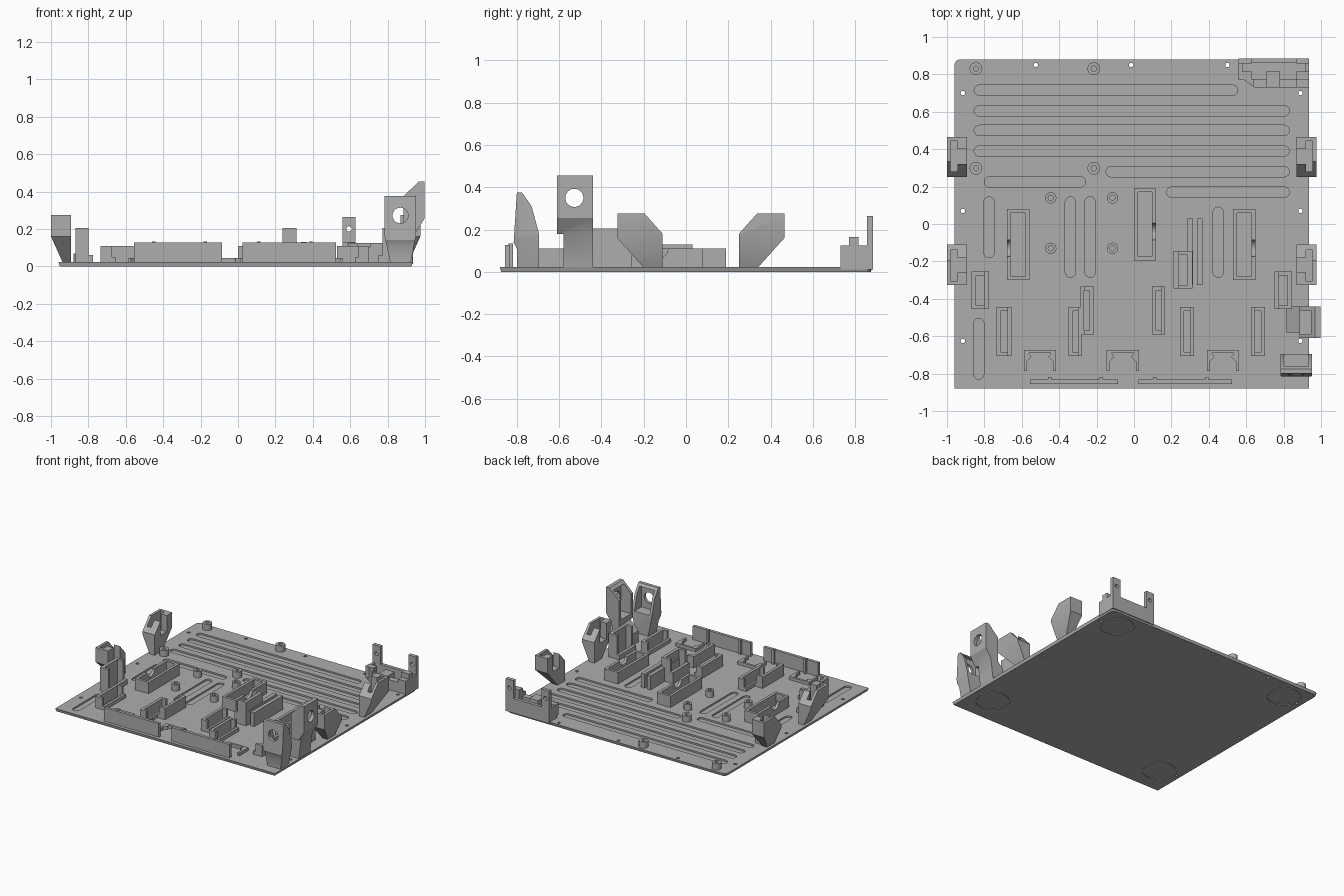
import bpy, bmesh, math
from mathutils import Vector

if "Cube" in bpy.data.objects:
    bpy.data.objects.remove(bpy.data.objects["Cube"])

grey = bpy.data.materials.new("plain grey")
grey.diffuse_color = (0.42, 0.42, 0.42, 1)
grey.use_nodes = True
grey.node_tree.nodes["Principled BSDF"].inputs["Base Color"].default_value = grey.diffuse_color
T = 0.022      # plate top
CX = -0.0125   # plate centre in x


def prism(name, pts, lo, hi, axis="z"):
    """Extrude a 2D outline along an axis between lo and hi."""
    place = {"x": lambda a, b, h: (h, a, b), "y": lambda a, b, h: (a, h, b),
             "z": lambda a, b, h: (a, b, h)}[axis]
    bm = bmesh.new()
    low = [bm.verts.new(place(a, b, lo)) for a, b in pts]
    top = [bm.verts.new(place(a, b, hi)) for a, b in pts]
    bm.faces.new(low)
    bm.faces.new(top)
    for i in range(len(pts)):
        j = (i + 1) % len(pts)
        bm.faces.new((low[i], low[j], top[j], top[i]))
    bmesh.ops.recalc_face_normals(bm, faces=bm.faces)
    me = bpy.data.meshes.new(name)
    bm.to_mesh(me)
    bm.free()
    ob = bpy.data.objects.new(name, me)
    me.materials.append(grey)
    bpy.context.collection.objects.link(ob)
    return ob


def box(name, x0, x1, y0, y1, z0, z1):
    return prism(name, [(x0, y0), (x1, y0), (x1, y1), (x0, y1)], z0, z1)


def circle(a, b, r, n=24):
    return [(a + r * math.cos(i * math.tau / n), b + r * math.sin(i * math.tau / n)) for i in range(n)]


def stadium(x0, y0, x1, y1, r):
    """Outline of a round-ended slot between two end centres."""
    t = math.atan2(y1 - y0, x1 - x0)
    arc = [t + math.pi / 2 + i * math.pi / 8 for i in range(9)]
    return ([(x0 + r * math.cos(a), y0 + r * math.sin(a)) for a in arc] +
            [(x1 - r * math.cos(a), y1 - r * math.sin(a)) for a in arc])


def join(name, obs):
    with bpy.context.temp_override(active_object=obs[0], selected_editable_objects=obs, object=obs[0],
                                   selected_objects=obs):
        bpy.ops.object.join()
    obs[0].name = name
    return obs[0]


def cut(ob, cutters, op="DIFFERENCE"):
    """Boolean each cutter in turn, then drop it."""
    for c in cutters:
        m = ob.modifiers.new("cut", "BOOLEAN")
        m.operation, m.solver, m.object = op, "EXACT", c
        with bpy.context.temp_override(object=ob, active_object=ob):
            bpy.ops.object.modifier_apply(modifier=m.name)
        bpy.data.objects.remove(c)
    return ob


def mirror_copy(ob, name, about=CX, axis=0):
    new = ob.copy()
    new.data = ob.data.copy()
    new.name = name
    for v in new.data.vertices:
        v.co[axis] = 2 * about - v.co[axis]
    new.data.flip_normals()
    bpy.context.collection.objects.link(new)
    return new


# base plate with rounded back corners and a narrower underside edge
r = 0.03
plate_outline = [(-0.96, -0.88), (0.935, -0.88)]
for cx, a0 in ((0.935 - r, 0), (-0.96 + r, 90)):
    for k in range(5):
        a = math.radians(a0 + k * 22.5)
        plate_outline.append((cx + r * math.cos(a), 0.88 - r + r * math.sin(a)))
plate = prism("base_plate", plate_outline, 0, T)
for v in plate.data.vertices:
    if v.co.z < 0.001:
        v.co.x = CX + (v.co.x - CX) * 0.992
        v.co.y *= 0.994

# shallow round-ended grooves
R = 0.028
rows = [(0.715, -0.855, 0.555), (0.605, -0.855, 0.83), (0.5, -0.855, 0.83), (0.39, -0.855, 0.83),
        (0.28, -0.15, 0.83), (0.225, -0.8, -0.26), (0.17, 0.175, 0.83)]
cols = [(-0.775, -0.18, 0.145), (-0.34, -0.285, 0.145), (-0.235, -0.285, 0.145),
        (0.45, -0.285, 0.09), (-0.83, -0.83, -0.505)]
cutters = [prism("c", stadium(a + R, y, b - R, y, R), 0.01, 0.05) for y, a, b in rows]
cutters += [prism("c", stadium(x, a + R, x, b - R, R), 0.01, 0.05) for x, a, b in cols]
# edge screw holes
holes = [(-0.525, 0.85), (-0.015, 0.85), (0.5, 0.85)]
holes += [(x, y) for x in (-0.915, 0.89) for y in (0.7, 0.07, -0.625)]
cutters += [prism("c", circle(x, y, 0.012, 12), -0.02, 0.05) for x, y in holes]
# ring grooves for the feet underneath
for x in (-0.78, 0.755):
    for y in (-0.65, 0.72):
        ring = prism("c", circle(x, y, 0.125, 32), -0.02, 0.005)
        cutters.append(cut(ring, [prism("c", circle(x, y, 0.113, 32), -0.03, 0.03)]))
cut(plate, cutters)

# screw posts
posts = [(x, y, 0.034) for x in (-0.845, -0.215) for y in (0.83, 0.298)]
posts += [(x, y, 0.03) for x in (-0.445, -0.115) for y in (0.14, -0.13)]
for x, y, rad in posts:
    post = prism("screw_post", circle(x, y, rad), T - 0.002, 0.07)
    cut(post, [prism("c", circle(x, y, 0.014, 16), 0.03, 0.1)])

# open trays with a half-round notch in one long wall
for x0, x1, y0, y1, side, ny in ((-0.68, -0.56, -0.3, 0.08, 0, -0.13), (0, 0.118, -0.195, 0.19, 1, -0.04),
                                 (0.53, 0.65, -0.3, 0.08, 1, -0.13)):
    tray = box("open_tray", x0, x1, y0, y1, T - 0.002, 0.11)
    xc = (x0, x1)[side]
    cut(tray, [box("c", x0 + 0.021, x1 - 0.021, y0 + 0.02, y1 - 0.02, T, 0.2),
               prism("c", circle(ny, 0.11, 0.045), xc - 0.03, xc + 0.03, "x")])


# board clips: back wall, two end walls, low ledge on the open side
def clip(name, x0, x1, y0, y1, h, open_right, low=0.05, wall=0.022):
    def span(a, b):
        return (x0 + a, x0 + b) if open_right else (x1 - b, x1 - a)
    w = x1 - x0
    z = T - 0.002
    parts = [box("p", *span(0, wall), y0, y1, z, h),
             box("p", *span(wall, w * 0.75), y0, y0 + 0.02, z, h),
             box("p", *span(wall, w * 0.75), y1 - 0.02, y1, z, h),
             box("p", *span(w * 0.75, w), y0, y1, z, low)]
    return join(name, parts)


for x0, x1, y0, y1, right in ((-0.735, -0.655, -0.705, -0.445, True), (-0.35, -0.28, -0.705, -0.445, True),
                              (-0.285, -0.215, -0.59, -0.335, False), (0.095, 0.165, -0.59, -0.335, True),
                              (0.245, 0.32, -0.705, -0.445, True), (0.625, 0.7, -0.705, -0.445, False)):
    clip("board_clip", x0, x1, y0, y1, 0.11, right)

# tall clips
left_tall = clip("left_tall_clip", -0.87, -0.775, -0.455, -0.255, 0.205, True, 0.06, 0.025)
mirror_copy(left_tall, "right_tall_clip")
clip("middle_tall_clip", 0.212, 0.312, -0.345, -0.145, 0.205, False, 0.11, 0.025)
for x in (0.285, 0.337):
    box("board_rail", x, x + 0.03, -0.325, 0.03, T - 0.002, 0.13)

# front panels with small ribs behind
for x0, x1, ribs in ((-0.555, -0.085, (-0.45, -0.175)), (0.025, 0.525, (0.11, 0.39))):
    prism("front_panel", [(-0.855, 0.02), (-0.832, 0.02), (-0.832, 0.128), (-0.855, 0.128)], x0, x1, "x")
    for x in ribs:
        box("panel_rib", x - 0.009, x + 0.009, -0.84, -0.818, T - 0.002, 0.134)

# low U-shaped connector brackets, open to the front
for x in (-0.503, -0.06, 0.475):
    u = [(-0.086, -0.785), (-0.07, -0.785), (-0.07, -0.735), (-0.045, -0.71), (-0.06, -0.69),
         (0.06, -0.69), (0.045, -0.71), (0.07, -0.735), (0.07, -0.785), (0.086, -0.785),
         (0.086, -0.673), (-0.086, -0.673)]
    prism("connector_bracket", [(x + a, b) for a, b in u], T - 0.002, 0.046)

# side latches: intersection of a side outline and a front outline, with a slot
side = [(0.25, 0.015), (0.25, 0.18), (0.335, 0.275), (0.465, 0.275), (0.465, 0.16), (0.335, 0.015)]
front = [(-1, 0.275), (-0.893, 0.275), (-0.893, 0.015), (-0.935, 0.015), (-1, 0.16)]
latch = prism("left_back_latch", side, -1.02, -0.88, "x")
cut(latch, [prism("c", front, 0.2, 0.5, "y")], "INTERSECT")
cut(latch, [box("c", -0.98, -0.945, 0.28, 0.445, 0.15, 0.4), box("c", -0.95, -0.88, 0.32, 0.4, 0.15, 0.4)])
mirror_copy(latch, "right_back_latch")
# the front pair is the back pair turned around
front_latch = mirror_copy(latch, "left_front_latch", 0.07, 1)
mirror_copy(front_latch, "right_front_latch")

# back corner bracket: low hollow body, screw tabs and a centre block
body = prism("corner_body", [(0.56, 0.885), (0.56, 0.79), (0.645, 0.73), (0.935, 0.73), (0.935, 0.885)], 0.012, 0.125)
cut(body, [box("c", 0.58, 0.915, 0.775, 0.86, 0.05, 0.3), box("c", 0.64, 0.87, 0.7, 0.8, 0.1, 0.3)])
for x0, x1 in ((0.56, 0.627), (0.868, 0.935)):
    tab = box("corner_tab", x0, x1, 0.857, 0.885, 0.1, 0.265)
    cut(tab, [prism("c", circle((x0 + x1) / 2, 0.2, 0.015, 16), 0.8, 0.95, "y")])
    box("corner_stop", x0, x1, 0.77, 0.815, 0.04, 0.165 if x0 > 0.7 else 0.13)
box("corner_block", 0.705, 0.78, 0.73, 0.815, 0.04, 0.125)

# front sensor housing: hollow shell, open to the back
shell = prism("front_sensor_housing", [(-0.8, 0.015), (-0.8, 0.11), (-0.815, 0.14), (-0.8, 0.375), (-0.775, 0.375),
                                       (-0.73, 0.31), (-0.695, 0.18), (-0.695, 0.015)], 0.7, 1.0, "x")
cut(shell, [prism("c", [(0.815, 0.015), (0.922, 0.015), (0.953, 0.17), (0.953, 0.375), (0.782, 0.375),
                        (0.782, 0.17)], -0.9, -0.6, "y")], "INTERSECT")
cut(shell, [box("c", 0.802, 0.933, -0.785, -0.6, 0.185, 0.355),
            prism("c", circle(0.868, 0.272, 0.042), -0.9, -0.75, "y")])

# side sensor housing: hollow shell, open to the inside
shell = prism("side_sensor_housing", [(0.9, 0.015), (0.93, 0.015), (0.95, 0.18), (0.997, 0.255), (0.997, 0.455),
                                      (0.968, 0.455), (0.885, 0.375), (0.885, 0.18), (0.815, 0.11),
                                      (0.815, 0.015)], -0.61, -0.44, "y")
cut(shell, [box("c", 0.8, 0.97, -0.588, -0.462, 0.22, 0.435),
            box("c", 0.7, 1.1, -0.65, -0.58, -0.05, 0.18),
            prism("c", circle(-0.528, 0.35, 0.043), 0.9, 1.1, "x")])

# smooth only the rounded walls
for ob in bpy.data.objects:
    ob.select_set(True)
bpy.context.view_layer.objects.active = plate
bpy.ops.object.shade_smooth_by_angle(angle=math.radians(30))
